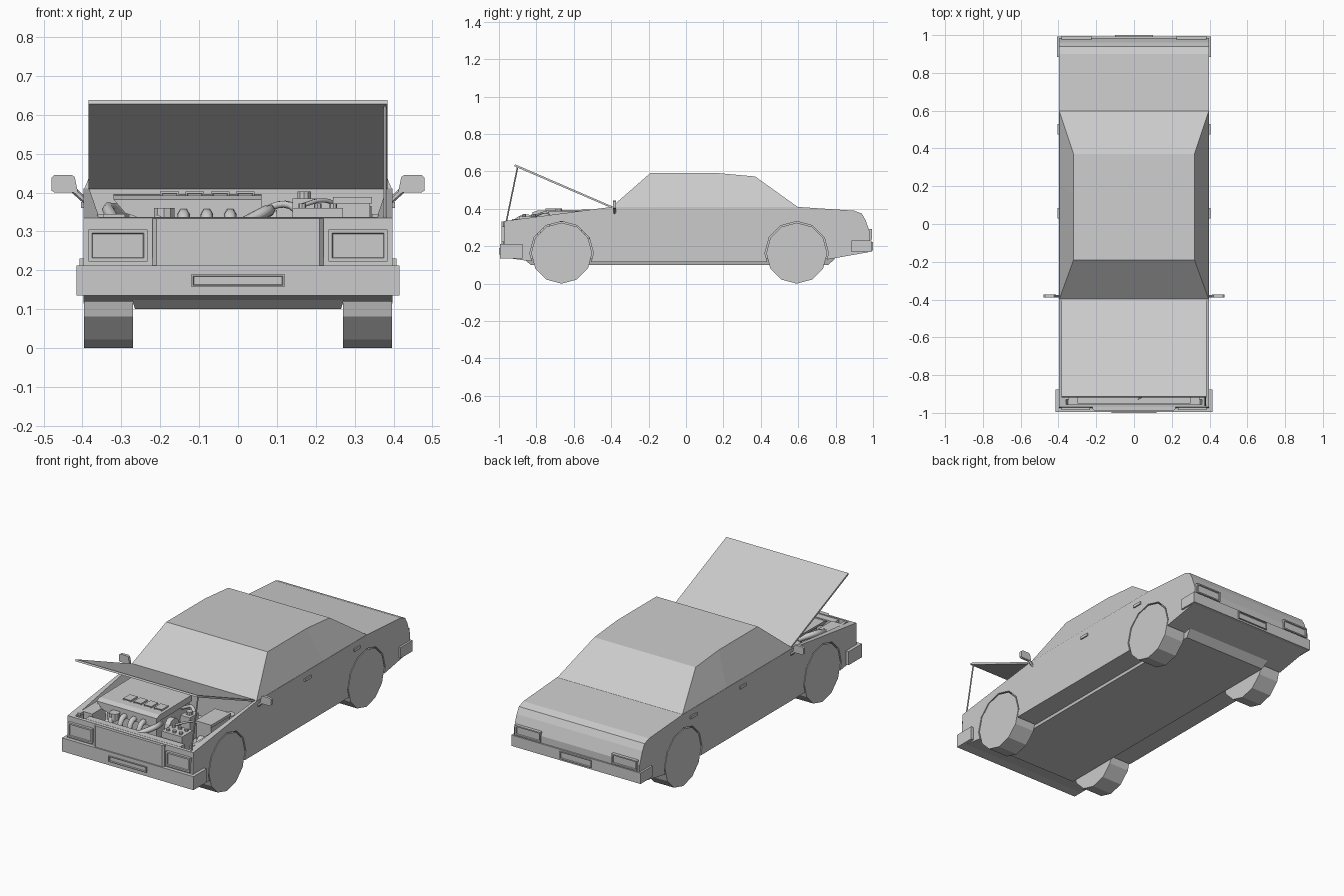
import bpy, bmesh, math
from mathutils import Vector

cube = bpy.data.objects.get("Cube")
if cube:
    bpy.data.objects.remove(cube, do_unlink=True)

paint = bpy.data.materials.new("plain_grey")
paint.use_nodes = True
GREY = (0.6, 0.6, 0.6, 1)
paint.diffuse_color = GREY
paint.node_tree.nodes["Principled BSDF"].inputs["Base Color"].default_value = GREY


def finish(name, bm):
    bmesh.ops.recalc_face_normals(bm, faces=bm.faces)
    mesh = bpy.data.meshes.new(name)
    bm.to_mesh(mesh)
    bm.free()
    mesh.materials.append(paint)
    obj = bpy.data.objects.new(name, mesh)
    bpy.context.collection.objects.link(obj)
    return obj


def loft(name, loops):
    """Join equal-length point loops into a closed solid."""
    bm = bmesh.new()
    rings = [[bm.verts.new(p) for p in loop] for loop in loops]
    n = len(rings[0])
    for a, b in zip(rings, rings[1:]):
        for i in range(n):
            j = (i + 1) % n
            bm.faces.new((a[i], a[j], b[j], b[i]))
    bm.faces.new(rings[0])
    bm.faces.new(rings[-1])
    return finish(name, bm)


def prism(name, profile, x0, x1):
    return loft(name, [[(x, y, z) for y, z in profile] for x in (x0, x1)])


def box(name, x, y, z, frame=0.0, face=0):
    """Box from ranges; with frame, the face towards +y or -y is recessed."""
    bm = bmesh.new()
    bmesh.ops.create_cube(bm, size=1)
    for v in bm.verts:
        v.co = [(r[0] + r[1]) / 2 + c * (r[1] - r[0]) for r, c in zip((x, y, z), v.co)]
    if frame:
        bm.normal_update()
        front = [f for f in bm.faces if f.normal.y * face > 0.9]
        bmesh.ops.inset_region(bm, faces=front, thickness=frame)
        bmesh.ops.inset_region(bm, faces=front, thickness=0.003, depth=-0.006)
    return finish(name, bm)


def rod(name, p, q, r, sides=8):
    p, q = Vector(p), Vector(q)
    turn = (q - p).to_track_quat('Z', 'Y')
    ring = [turn @ Vector((r * math.sin(t), r * math.cos(t), 0))
            for t in (2 * math.pi * i / sides for i in range(sides))]
    return loft(name, [[e + v for v in ring] for e in (p, q)])


def hose(name, pts, r):
    curve = bpy.data.curves.new(name, 'CURVE')
    curve.dimensions = '3D'
    curve.bevel_depth, curve.bevel_resolution, curve.resolution_u = r, 1, 5
    curve.use_fill_caps = True
    s = curve.splines.new('BEZIER')
    s.bezier_points.add(len(pts) - 1)
    for b, p in zip(s.bezier_points, pts):
        b.co = p
        b.handle_left_type = b.handle_right_type = 'AUTO'
    curve.materials.append(paint)
    obj = bpy.data.objects.new(name, curve)
    bpy.context.collection.objects.link(obj)


def wheel_ring(x, y, z, r):
    return [(x, y + r * math.sin(t), z + r * math.cos(t))
            for t in (math.pi * i / 6 for i in range(12))]


def cut(target, cutter):
    mod = target.modifiers.new("cut", 'BOOLEAN')
    mod.object, mod.operation, mod.solver = cutter, 'DIFFERENCE', 'EXACT'
    with bpy.context.temp_override(object=target, active_object=target):
        bpy.ops.object.modifier_apply(modifier=mod.name)
    bpy.data.objects.remove(cutter, do_unlink=True)


# Lower body with an open engine bay and four wheel wells
body = prism("body", [(-.975, .14), (-.97, .335), (-.4, .41), (.6, .41), (.9, .39), (.94, .375),
                      (.96, .34), (.985, .27), (.985, .17), (.76, .13), (.44, .115),
                      (-.5, .115), (-.83, .12)], -.397, .397)
cut(body, loft("bay_cutter", [[(s * w, y, z) for s, y in
                               ((-1, -.955), (1, -.955), (1, -.41), (-1, -.41))]
                              for w, z in ((.35, .24), (.36, .345), (.386, .42))]))
R, AXLES = .163, {"front": -.665, "rear": .592}
for end, y in AXLES.items():
    for s in (-1, 1):
        cut(body, loft("well_cutter", [wheel_ring(s * x, y, R, .17) for x in (.262, .45)]))

# Cabin and floor pan
loft("cabin", [[(s * w, y, z) for s, y, z in ((-1, a, za), (1, a, za), (1, m, za),
                                              (1, b, zb), (-1, b, zb), (-1, m, za))]
               for w, a, za, m, b, zb in ((.396, -.4, .408, .2, .6, .408),
                                          (.32, -.19, .592, .16, .37, .573))])
loft("floor_pan", [[(s * w, y, z) for s, y in ((-1, a), (1, a), (1, b), (-1, b))]
                   for w, a, b, z in ((.265, -.83, .76, .1), (.275, -.87, .8, .135))])

# Wheels, mirrors, door handles and lamps on both sides
for s, side in ((1, "left"), (-1, "right")):
    def span(a, b):
        return sorted((s * a, s * b))
    for end, y in AXLES.items():
        loft(f"{end}_{side}_wheel", [wheel_ring(s * x, y, R, R) for x in (.27, .396)])
    for end, y in (("front", .03), ("rear", .475)):
        box(f"{end}_{side}_door_handle", span(.39, .404), (y, y + .055), (.36, .376))
    mirror = [(.412, .402), (.42, .44), (.428, .445), (.472, .445), (.48, .438),
              (.48, .405), (.472, .4), (.42, .4)]
    loft(f"{side}_mirror", [[(s * x, y, z) for x, z in mirror] for y in (-.39, -.374)])
    rod(f"{side}_mirror_arm", (s * .385, -.382, .372), (s * .425, -.382, .408), .008, 6)
    box(f"{side}_headlamp", span(.233, .385), (-.986, -.96), (.222, .305), .013, -1)
    box(f"{side}_tail_lamp", span(.225, .385), (.96, .995), (.235, .293), .01, 1)
    box(f"{side}_bay_rail", span(.345, .362), (-.93, -.43), (.33, .345))
    rod(f"{side}_strut_tower", (s * .31, -.53, .24), (s * .31, -.53, .365), .035, 10)

# Bumpers, plates and grille
box("front_bumper", (-.415, .415), (-.994, -.875), (.135, .212))
box("rear_bumper", (-.408, .408), (.885, .993), (.168, .23))
box("front_plate", (-.12, .12), (-1, -.985), (.157, .19), .006, -1)
box("rear_plate", (-.1, .1), (.985, 1), (.178, .222), .006, 1)
loft("grille", [[(x * w, y, z) for x, z in ((-1, .212), (1, .212), (1, .333), (-1, .333))]
                for w, y in ((.22, -.96), (.22, -.977), (.21, -.987))])

# Raised bonnet on its prop
prism("bonnet", [(-.4, .405), (-.918, .628), (-.914, .638), (-.396, .414)], -.385, .385)
rod("bonnet_prop", (.378, -.96, .335), (.378, -.9, .625), .004, 6)

# Engine with a lipped cover and raised pads
box("engine_block", (-.28, .03), (-.78, -.48), (.23, .35))
cover = [(-.32, .4), (.06, .4), (.06, .365), (.02, .348), (-.24, .348), (-.29, .365)]
loft("engine_cover", [[(x, y, z - d) for x, z in cover]
                      for y, d in ((-.82, .018), (-.79, .008), (-.5, .004))])
for i in range(4):
    x = -.2 + i * .065
    box(f"cover_pad_{i + 1}", (x, x + .048), (-.75, -.69), (.385, .402), .006, -1)
for i in range(4):
    x = -.2 + i * .06
    hose(f"intake_runner_{i + 1}", [(x, -.8, .345), (x, -.85, .335), (x, -.87, .27)], .016)
rod("oil_cap", (-.19, -.84, .32), (-.19, -.84, .36), .028, 10)
rod("pulley", (.07, -.72, .31), (.1, -.72, .31), .045, 12)
rod("belt_idler", (.07, -.6, .3), (.1, -.6, .3), .03, 12)

# Battery, fuse box, reservoir and air box
box("battery", (.14, .27), (-.89, -.79), (.24, .36))
for i in range(3):
    for j in range(2):
        x, y = .165 + i * .04, -.865 + j * .05
        rod("battery_cap", (x, y, .355), (x, y, .372), .01, 8)
box("fuse_box", (.25, .34), (-.73, -.56), (.25, .375))
box("fuse_box_lid", (.244, .345), (-.735, -.555), (.372, .388))
box("reservoir", (.14, .2), (-.72, -.64), (.25, .385))
rod("reservoir_cap", (.17, -.68, .38), (.17, -.68, .402), .018, 10)
box("air_box", (-.345, -.29), (-.9, -.78), (.25, .345))
box("radiator", (-.3, .3), (-.95, -.91), (.24, .335))

# Hoses
hose("radiator_hose", [(.02, -.92, .325), (.08, -.86, .355), (.06, -.78, .34)], .015)
hose("coolant_hose", [(.17, -.65, .33), (.12, -.58, .37), (.04, -.56, .34)], .01)
hose("air_hose", [(-.32, -.8, .33), (-.33, -.7, .36), (-.27, -.62, .34)], .016)
hose("battery_cable", [(.16, -.8, .365), (.22, -.75, .38), (.27, -.7, .36)], .006)
